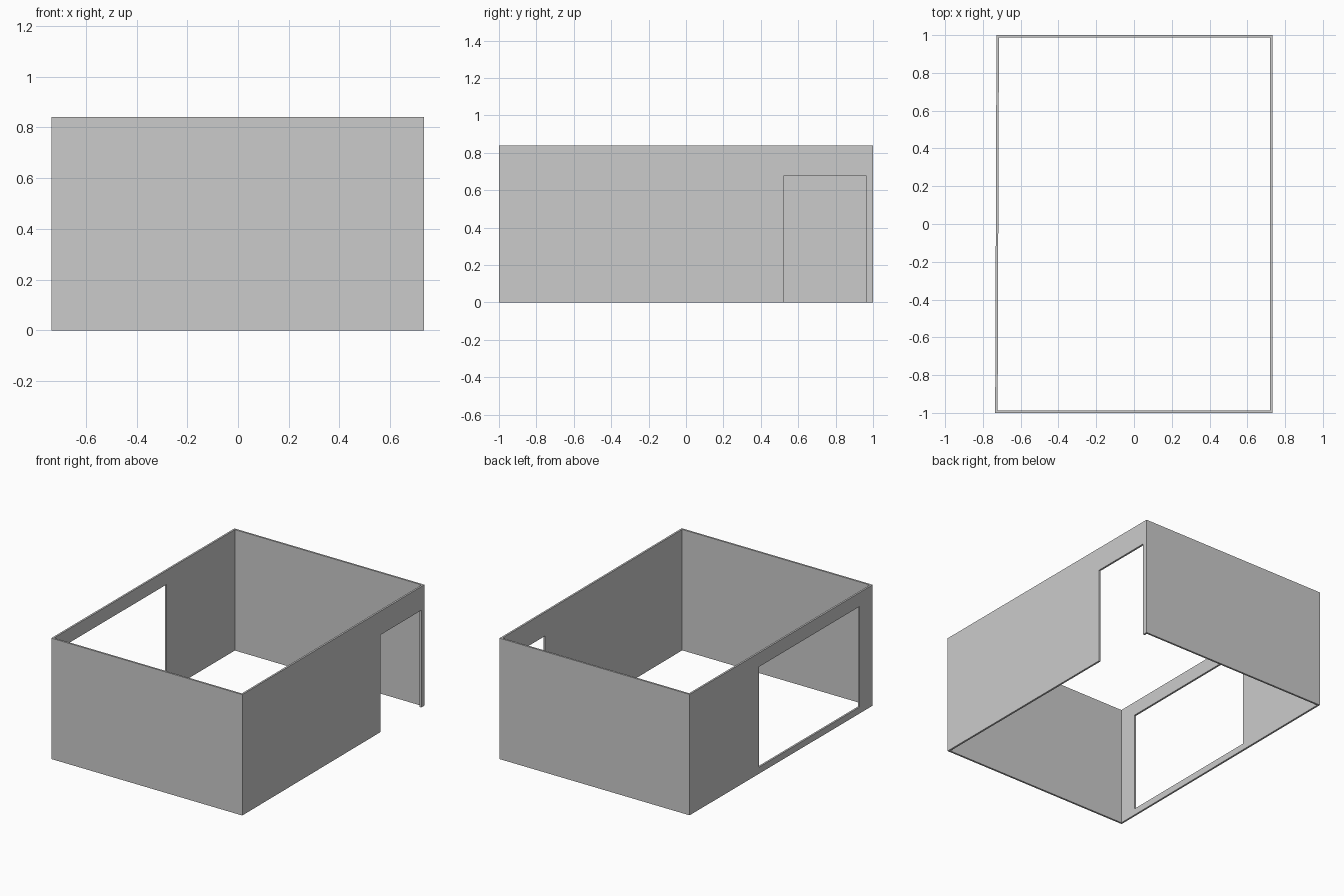
import bpy, bmesh
from mathutils import Vector

cube = bpy.data.objects.get("Cube")
if cube:
    bpy.data.objects.remove(cube, do_unlink=True)

HEIGHT = 0.84
THICK = 0.013

grey = bpy.data.materials.new("light grey")
grey.use_nodes = True
colour = (0.6, 0.6, 0.6, 1)
grey.diffuse_color = colour
grey.node_tree.nodes["Principled BSDF"].inputs["Base Color"].default_value = colour


def wall(name, start, end, inward, opening=None):
    """Upright slab from start to end; opening = (from, to, bottom, top),
    with from and to as distances along the wall."""
    a, b = Vector((*start, 0)), Vector((*end, 0))
    along = (b - a).normalized()
    cuts, levels = {0, (b - a).length}, {0, HEIGHT}
    if opening:
        cuts.update(opening[:2])
        levels.update(opening[2:])
    cuts, levels = sorted(cuts), sorted(levels)

    bm = bmesh.new()
    grid = [[bm.verts.new(a + along * d + Vector((0, 0, z))) for z in levels]
            for d in cuts]
    for i in range(len(cuts) - 1):
        for j in range(len(levels) - 1):
            if opening and cuts[i] == opening[0] and levels[j] == opening[2]:
                continue
            bm.faces.new((grid[i][j], grid[i + 1][j],
                          grid[i + 1][j + 1], grid[i][j + 1]))

    # Thicken the panel towards the inside of the room
    result = bmesh.ops.extrude_face_region(bm, geom=bm.faces[:])
    moved = [v for v in result["geom"] if isinstance(v, bmesh.types.BMVert)]
    bmesh.ops.translate(bm, verts=moved, vec=Vector((*inward, 0)) * THICK)
    loose = [v for v in bm.verts if not v.link_faces]
    bmesh.ops.delete(bm, geom=loose, context='VERTS')
    bmesh.ops.recalc_face_normals(bm, faces=bm.faces[:])

    mesh = bpy.data.meshes.new(name)
    bm.to_mesh(mesh)
    bm.free()
    mesh.materials.append(grey)
    obj = bpy.data.objects.new(name, mesh)
    bpy.context.collection.objects.link(obj)
    return obj


# End walls run the full width
wall("front_wall", (-0.735, -1), (0.733, -1), (0, 1))
wall("back_wall", (-0.728, 1), (0.733, 1), (0, -1))

# Side walls fit between them; the window wall is very slightly askew
near, far = -1 + THICK, 1 - THICK
wall("left_wall_with_doorway", (0.733, near), (0.733, far), (-1, 0),
     (0.52 - near, 0.965 - near, 0, 0.675))
wall("right_wall_with_window", (-0.735, near), (-0.728, far), (1, 0),
     (-0.855 - near, 0.24 - near, 0.045, 0.743))
